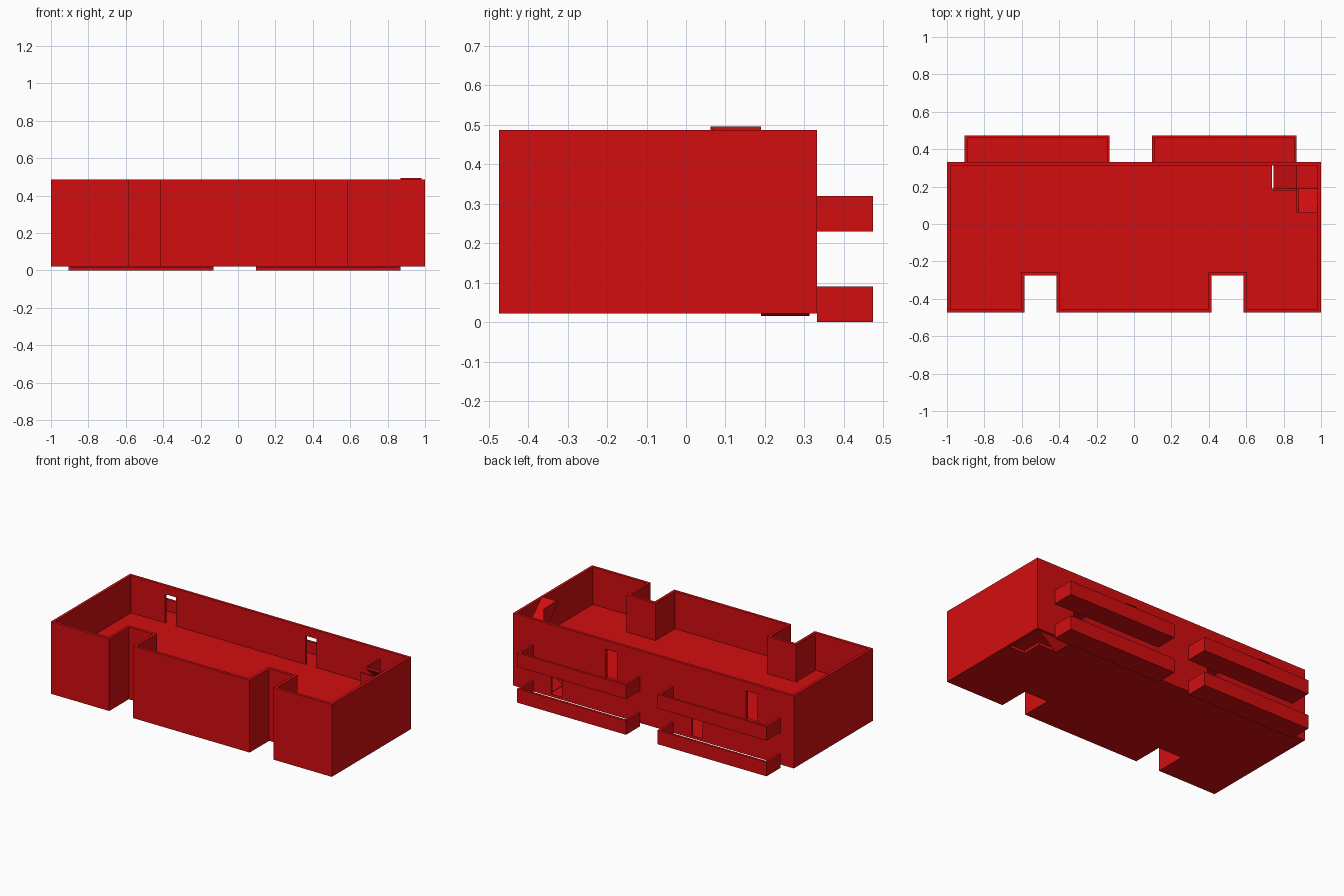
import bpy
import bmesh
from mathutils import Vector

if "Cube" in bpy.data.objects:
    bpy.data.objects.remove(bpy.data.objects["Cube"])

red = bpy.data.materials.new("bright red")
red.use_nodes = True
red.diffuse_color = (0.65, 0.004, 0.005, 1)
red.node_tree.nodes["Principled BSDF"].inputs["Base Color"].default_value = red.diffuse_color

THICK = 0.018
BASE, TOP = 0.022, 0.487
FLOORS = (0.022, 0.229)      # underside of each storey slab
BALCONIES = (0.0, 0.23)
BACK, FRONT, NOTCH = 0.332, -0.474, -0.275


def finish(name, bm):
    bmesh.ops.recalc_face_normals(bm, faces=bm.faces)
    mesh = bpy.data.meshes.new(name)
    bm.to_mesh(mesh)
    bm.free()
    mesh.materials.append(red)
    obj = bpy.data.objects.new(name, mesh)
    bpy.context.collection.objects.link(obj)
    return obj


def prism(name, points, direction):
    """Closed polygon pushed along a direction."""
    bm = bmesh.new()
    face = bm.faces.new([bm.verts.new(p) for p in points])
    new = bmesh.ops.extrude_face_region(bm, geom=[face], use_keep_orig=True)["geom"]
    verts = [v for v in new if isinstance(v, bmesh.types.BMVert)]
    bmesh.ops.translate(bm, verts=verts, vec=direction)
    return finish(name, bm)


def box(name, x, y, z):
    corners = [(x[0], y[0], z[0]), (x[1], y[0], z[0]), (x[1], y[1], z[0]), (x[0], y[1], z[0])]
    return prism(name, corners, (0, 0, z[1] - z[0]))


def cut(obj, cutters):
    for cutter in cutters:
        cutter.hide_render = True
        mod = obj.modifiers.new("opening", 'BOOLEAN')
        mod.operation, mod.solver, mod.object = 'DIFFERENCE', 'EXACT', cutter
        bpy.context.view_layer.objects.active = obj
        bpy.ops.object.modifier_apply(modifier=mod.name)
    for cutter in cutters:
        bpy.data.objects.remove(cutter)


def inset(points, t):
    """Offset a counter-clockwise right-angled outline inward."""
    result = []
    for i, p in enumerate(points):
        a = (p - points[i - 1]).normalized()
        b = (points[(i + 1) % len(points)] - p).normalized()
        result.append(p + t * Vector((-a.y - b.y, a.x + b.x)))
    return result


# Building outline with two front recesses, mirrored left to right
half = [(0.415, FRONT), (0.415, NOTCH), (0.585, NOTCH), (0.585, FRONT), (1, FRONT), (1, BACK)]
outline = [Vector(p) for p in half + [(-x, y) for x, y in reversed(half)]]
inner = inset(outline, THICK)

# Outer walls as one closed ring
bm = bmesh.new()
rings = [[bm.verts.new((p.x, p.y, z)) for p in loop]
         for loop, z in ((outline, BASE), (outline, TOP), (inner, TOP), (inner, BASE))]
for k in range(4):
    a, b = rings[k], rings[(k + 1) % 4]
    for i in range(len(a)):
        j = (i + 1) % len(a)
        bm.faces.new((a[i], a[j], b[j], b[i]))
walls = finish("outer_walls", bm)

# Balcony doorways, staggered between the storeys
doors = []
for z, centres in ((0.04, (0.69, -0.31)), (0.246, (0.30, -0.70))):
    for c in centres:
        doors.append(box("door_cutter", (c - 0.04, c + 0.04), (BACK - 0.05, BACK + 0.05), (z, z + 0.186)))
cut(walls, doors)

# Storey slabs with an L-shaped stairwell
X0, X1, X2 = 0.745, 0.87, 0.981
Y0, Y1, Y2 = 0.062, 0.19, 0.313
for name, z in zip(("lower_floor", "upper_floor"), FLOORS):
    slab = prism(name, [(p.x, p.y, z) for p in inner], (0, 0, THICK))
    well = [(X0 - 0.008, Y1), (X1, Y1), (X1, Y0), (X2, Y0), (X2, Y2), (X0 - 0.008, Y2)]
    cut(slab, [prism("stairwell_cutter", [(x, y, z - 0.05) for x, y in well], (0, 0, 0.12))])

# Stairs: ramp along the back, corner landing, ramp along the side, guards
SLAB = 0.02
for level, z in (("lower", 0.015), ("upper", 0.252)):
    mid, top = z + 0.125, z + 0.243
    prism(level + "_back_ramp",
          [(X0, Y1, z), (X1, Y1, mid - SLAB), (X1, Y1, mid), (X0, Y1, z + SLAB)], (0, Y2 - Y1, 0))
    box(level + "_landing", (X1, X2), (Y1, Y2), (mid - SLAB, mid))
    prism(level + "_side_ramp",
          [(X1, Y1, mid - SLAB), (X1, Y0, top - SLAB), (X1, Y0, top), (X1, Y1, mid)], (X2 - X1, 0, 0))
    prism(level + "_back_guard",
          [(X0, Y1, z + SLAB), (X1, Y1, mid), (X0, Y1, mid)], (0, -0.01, 0))
    prism(level + "_side_guard",
          [(X1, Y1, mid), (X1, Y0, top), (X1, Y1, top)], (0.01, 0, 0))

# Balconies: slab, front parapet and two end parapets
DEPTH, HEIGHT, WIDTH, RAIL = 0.142, 0.09, 0.775, 0.015
for level, z in zip(("lower", "upper"), BALCONIES):
    for side, c in (("left", 0.4825), ("right", -0.5175)):
        name = level + "_" + side + "_balcony"
        x0, x1, y1 = c - WIDTH / 2, c + WIDTH / 2, BACK + DEPTH
        box(name + "_floor", (x0, x1), (BACK, y1), (z, z + RAIL))
        rail = (z + RAIL, z + HEIGHT)
        box(name + "_front", (x0, x1), (y1 - RAIL, y1), rail)
        for end, x in (("left", x1 - RAIL), ("right", x0)):
            box(name + "_" + end + "_end", (x, x + RAIL), (BACK, y1 - RAIL), rail)
